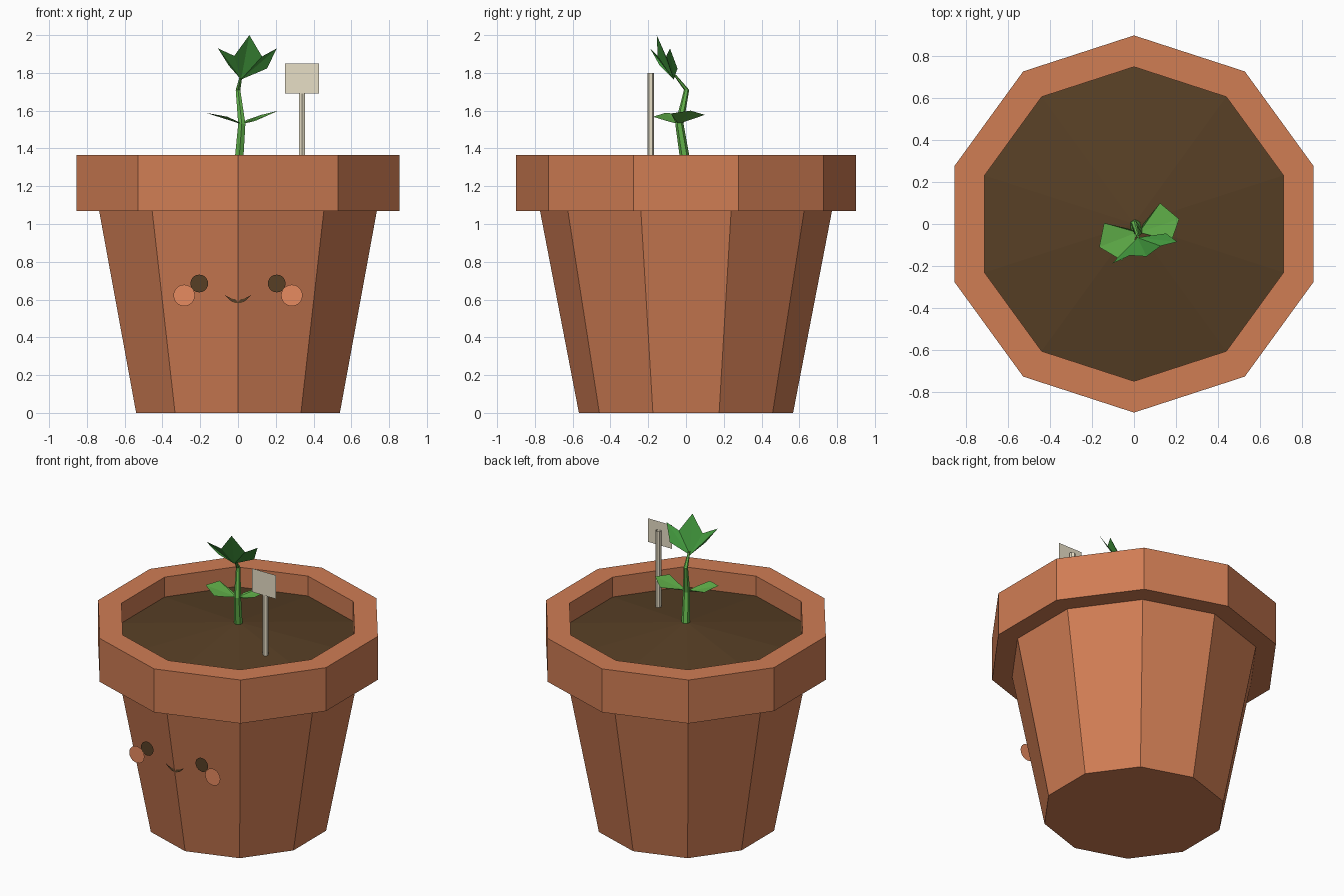
import bpy, bmesh, math
from mathutils import Vector

cube = bpy.data.objects.get("Cube")
if cube:
    bpy.data.objects.remove(cube)


def material(name, srgb):
    """Flat material from 0-255 display values, stored as linear."""
    col = [((c / 255 + 0.055) / 1.055) ** 2.4 for c in srgb] + [1]
    m = bpy.data.materials.new(name)
    m.use_nodes = True
    m.diffuse_color = col
    bsdf = next(n for n in m.node_tree.nodes if n.type == 'BSDF_PRINCIPLED')
    bsdf.inputs["Base Color"].default_value = col
    bsdf.inputs["Roughness"].default_value = 0.9
    return m


terracotta = material("terracotta", (208, 125, 84))
blush = material("blush", (235, 141, 97))
brown = material("dark_brown", (87, 63, 37))
light_green = material("light_green", (100, 182, 76))
dark_green = material("dark_green", (66, 152, 61))
cream = material("cream", (242, 233, 208))


def finish(name, bm, mat):
    mesh = bpy.data.meshes.new(name)
    bm.to_mesh(mesh)
    bm.free()
    mesh.materials.append(mat)
    obj = bpy.data.objects.new(name, mesh)
    bpy.context.collection.objects.link(obj)
    return obj


def loft(name, rings, sides, mat, cap_end=False):
    """Skin horizontal rings given as (x, y, z, radius); a corner faces the front."""
    bm = bmesh.new()
    loops = []
    for x, y, z, r in rings:
        angles = [math.tau * i / sides - math.pi / 2 for i in range(sides)]
        loops.append([bm.verts.new((x + r * math.cos(a), y + r * math.sin(a), z))
                      for a in angles])
    for low, high in zip(loops, loops[1:]):
        for i in range(sides):
            j = (i + 1) % sides
            bm.faces.new((low[i], low[j], high[j], high[i]))
    if cap_end:
        bm.faces.new(loops[-1])
    bmesh.ops.remove_doubles(bm, verts=bm.verts, dist=1e-5)
    bmesh.ops.recalc_face_normals(bm, faces=bm.faces)
    return finish(name, bm, mat)


def plate(name, points, mat):
    """Single flat face."""
    bm = bmesh.new()
    bm.faces.new([bm.verts.new(p) for p in points])
    return finish(name, bm, mat)


def fan(name, root, outline, mat):
    """Leaf folded along creases running from its root."""
    bm = bmesh.new()
    base = bm.verts.new(root)
    edge = [bm.verts.new(p) for p in outline]
    for a, b in zip(edge, edge[1:]):
        bm.faces.new((base, a, b))
    return finish(name, bm, mat)


def disc(name, x, y, z, r, mat, sides=20):
    pts = [(x + r * math.cos(math.tau * i / sides), y,
            z + r * math.sin(math.tau * i / sides)) for i in range(sides)]
    return plate(name, pts, mat)


# Pot: inner wall, rim, overhang, tapered body and base in one profile
profile = [(1.2, 0.75), (1.365, 0.75), (1.365, 0.9), (1.07, 0.9), (1.07, 0.773), (0, 0.567)]
pot = loft("pot", [(0, 0, z, r) for z, r in profile], 10, terracotta, cap_end=True)

# The wall is open under the soil, so make sure its faces point outward
bm = bmesh.new()
bm.from_mesh(pot.data)
base = min(bm.faces, key=lambda f: f.calc_center_median().z)
if base.normal.z > 0:
    bmesh.ops.reverse_faces(bm, faces=bm.faces)
bm.to_mesh(pot.data)
bm.free()

# Mounded soil
loft("soil", [(0, 0, 1.23, 0.75), (0, 0, 1.34, 0)], 10, brown)

# Face
for side, s in (("left", 1), ("right", -1)):
    disc(side + "_eye", s * 0.205, -0.681, 0.685, 0.047, brown)
    disc(side + "_cheek", s * 0.285, -0.678, 0.622, 0.057, blush)

# Smile: thin crescent between two arcs
arc = [i / 5 for i in range(-5, 6)]
lower = [(0.07 * t, -0.679, 0.58 + 0.045 * t * t) for t in arc]
upper = [(0.07 * t, -0.679, 0.6 + 0.025 * t * t) for t in reversed(arc[1:-1])]
plate("smile", lower + upper, brown)

# Stem
loft("stem", [(0.003, 0, 1.31, 0.027), (0.02, -0.035, 1.53, 0.022),
              (0, 0.003, 1.71, 0.014), (0.018, -0.06, 1.79, 0.007)], 6, light_green)

# Side leaves
fan("left_leaf", (0.025, -0.04, 1.53),
    [(0.09, -0.06, 1.545), (0.18, -0.08, 1.585), (0.215, 0.024, 1.6),
     (0.124, 0.1, 1.578), (0.043, 0, 1.55)], light_green)
fan("right_leaf", (0.015, -0.04, 1.53),
    [(-0.02, -0.024, 1.55), (-0.143, 0.005, 1.58), (-0.166, -0.11, 1.588),
     (-0.057, -0.175, 1.568), (0, -0.09, 1.542)], light_green)

# Crown leaf leaning forward
fan("crown_leaf", (0.016, -0.065, 1.765),
    [(0.153, -0.045, 1.823), (0.206, -0.085, 1.93), (0.127, -0.105, 1.887),
     (0.06, -0.155, 2.0), (-0.02, -0.15, 1.89), (-0.106, -0.19, 1.93),
     (-0.05, -0.14, 1.84)], dark_green)

# Plant marker
loft("marker_post", [(0.338, -0.187, 1.25, 0.018), (0.338, -0.187, 1.8, 0.018)], 6, cream)
x0, x1, z0, z1 = 0.25, 0.43, 1.69, 1.85
plate("marker_plate", [(x, -0.207, z) for x, z in ((x0, z0), (x1, z0), (x1, z1), (x0, z1))], cream)
